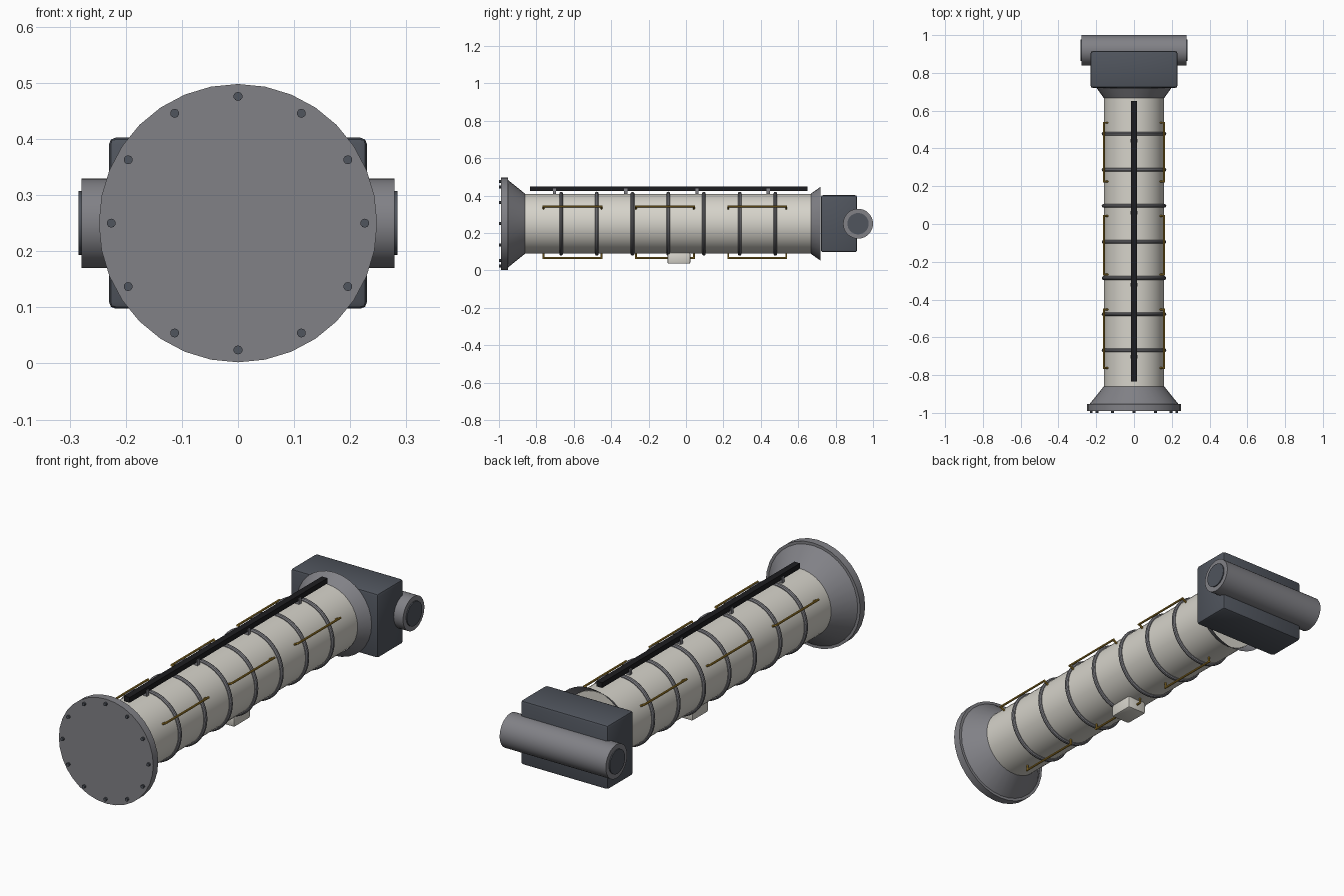
import bpy, bmesh, math
from mathutils import Vector

if "Cube" in bpy.data.objects:
    bpy.data.objects.remove(bpy.data.objects["Cube"])

CZ = 0.25      # height of the module axis
CY = -0.095    # middle of the pressurised tube


def mat(name, rgb):
    m = bpy.data.materials.new(name)
    m.diffuse_color = (*rgb, 1)
    m.use_nodes = True
    m.node_tree.nodes["Principled BSDF"].inputs["Base Color"].default_value = m.diffuse_color
    return m


WHITE = mat("off_white", (0.67, 0.65, 0.59))
GREY = mat("mid_grey", (0.22, 0.22, 0.24))
DARK = mat("dark_slate", (0.08, 0.09, 0.11))
BLACK = mat("black", (0.012, 0.012, 0.014))
GOLD = mat("gold", (0.42, 0.25, 0.03))


def finish(name, bm, material, smooth=True):
    me = bpy.data.meshes.new(name)
    bm.normal_update()
    bm.to_mesh(me)
    bm.free()
    ob = bpy.data.objects.new(name, me)
    bpy.context.collection.objects.link(ob)
    me.materials.append(material)
    if smooth:
        bpy.context.view_layer.objects.active = ob
        bpy.ops.object.select_all(action='DESELECT')
        ob.select_set(True)
        bpy.ops.object.shade_smooth_by_angle(angle=math.radians(32))
    return ob


def lathe(name, profile, material, centre=(0, 0, CZ), axis='Y', n=32, caps=True):
    """Turn (radius, position) points around the y or x axis."""
    bm = bmesh.new()
    rings = []
    for r, p in profile:
        ring = []
        for i in range(n):
            a = 2 * math.pi * i / n
            u, v = r * math.cos(a), r * math.sin(a)
            co = Vector((u, p, v)) if axis == 'Y' else Vector((p, u, v))
            ring.append(bm.verts.new(co + Vector(centre)))
        rings.append(ring)
    for a, b in zip(rings, rings[1:]):
        for i in range(n):
            j = (i + 1) % n
            bm.faces.new((a[i], a[j], b[j], b[i]))
    if caps:
        bm.faces.new(rings[0])
        bm.faces.new(rings[-1])
    bmesh.ops.recalc_face_normals(bm, faces=bm.faces[:])
    return finish(name, bm, material)


def box(name, centre, size, material, bevel=0.0):
    bm = bmesh.new()
    bmesh.ops.create_cube(bm, size=1)
    for v in bm.verts:
        v.co = Vector(c + s * k for c, s, k in zip(centre, size, v.co))
    if bevel:
        bmesh.ops.bevel(bm, geom=bm.edges[:], offset=bevel, segments=2,
                        affect='EDGES', profile=0.5)
    return finish(name, bm, material, bevel > 0)


def rod(bm, a, b, r, n=8):
    """Add a round bar from a to b."""
    d = b - a
    m = d.to_track_quat('Z', 'Y').to_matrix().to_4x4()
    m.translation = (a + b) / 2
    bmesh.ops.create_cone(bm, cap_ends=True, segments=n, radius1=r, radius2=r,
                          depth=d.length, matrix=m)


# main tube
lathe("main_tube", [(0.16, -0.862), (0.16, 0.67)], WHITE, n=48)

# front docking flange with its cone
lathe("front_flange", [(0.248, -0.99), (0.248, -0.953)], GREY)
lathe("front_cone", [(0.235, -0.953), (0.16, -0.86)], GREY)

# flange bolts
bm = bmesh.new()
for i in range(12):
    a = 2 * math.pi * i / 12
    x, z = 0.226 * math.sin(a), CZ + 0.226 * math.cos(a)
    rod(bm, Vector((x, -1.0, z)), Vector((x, -0.985, z)), 0.008, 10)
finish("flange_bolts", bm, DARK)

# open flared collar at the rear
lathe("rear_collar", [(0.161, 0.668), (0.198, 0.72)], GREY, caps=False)

# hoops around the tube
for i in range(7):
    y = CY + (i - 3) * 0.191
    prof = [(0.161 + 0.010 * math.cos(2 * math.pi * k / 10),
             y + 0.010 * math.sin(2 * math.pi * k / 10)) for k in range(11)]
    lathe(f"hoop_{i + 1}", prof, GREY, n=48, caps=False)

# rear equipment block
box("rear_block", (0, 0.818, CZ), (0.46, 0.195, 0.305), DARK, 0.012)

# cross cylinder with dark end caps
lathe("cross_cylinder", [(0.08, -0.279), (0.08, 0.279)], GREY, (0, 0.92, CZ), 'X')
for side, s in (("left", -1), ("right", 1)):
    lathe(f"cylinder_cap_{side}", [(0.057, s * 0.27), (0.057, s * 0.284)], DARK,
          (0, 0.92, CZ), 'X')

# cable rail on top with brackets
box("top_rail", (0, -0.092, 0.4375), (0.03, 1.485, 0.025), BLACK)
for i in range(4):
    box(f"rail_bracket_{i + 1}", (0, -0.703 + i * 0.381, 0.42),
        (0.038, 0.018, 0.034), GREY)

# handrails: three along each of three lines around the tube
bm = bmesh.new()
for deg in (30, 150, 270):
    a = math.radians(deg)
    out = Vector((math.cos(a), 0, math.sin(a)))
    base = Vector((0, 0, CZ))
    for k in (-1, 0, 1):
        yc = -0.113 + k * 0.494
        p0, p1 = Vector((0, yc - 0.155, 0)), Vector((0, yc + 0.155, 0))
        ext = Vector((0, 0.005, 0))
        rod(bm, base + p0 - ext + out * 0.184, base + p1 + ext + out * 0.184, 0.005)
        for p in (p0, p1):
            rod(bm, base + p + out * 0.15, base + p + out * 0.184, 0.005)
finish("handrails", bm, GOLD)

# small equipment box underneath
box("belly_box", (0, -0.038, 0.066), (0.10, 0.122, 0.06), WHITE, 0.008)
